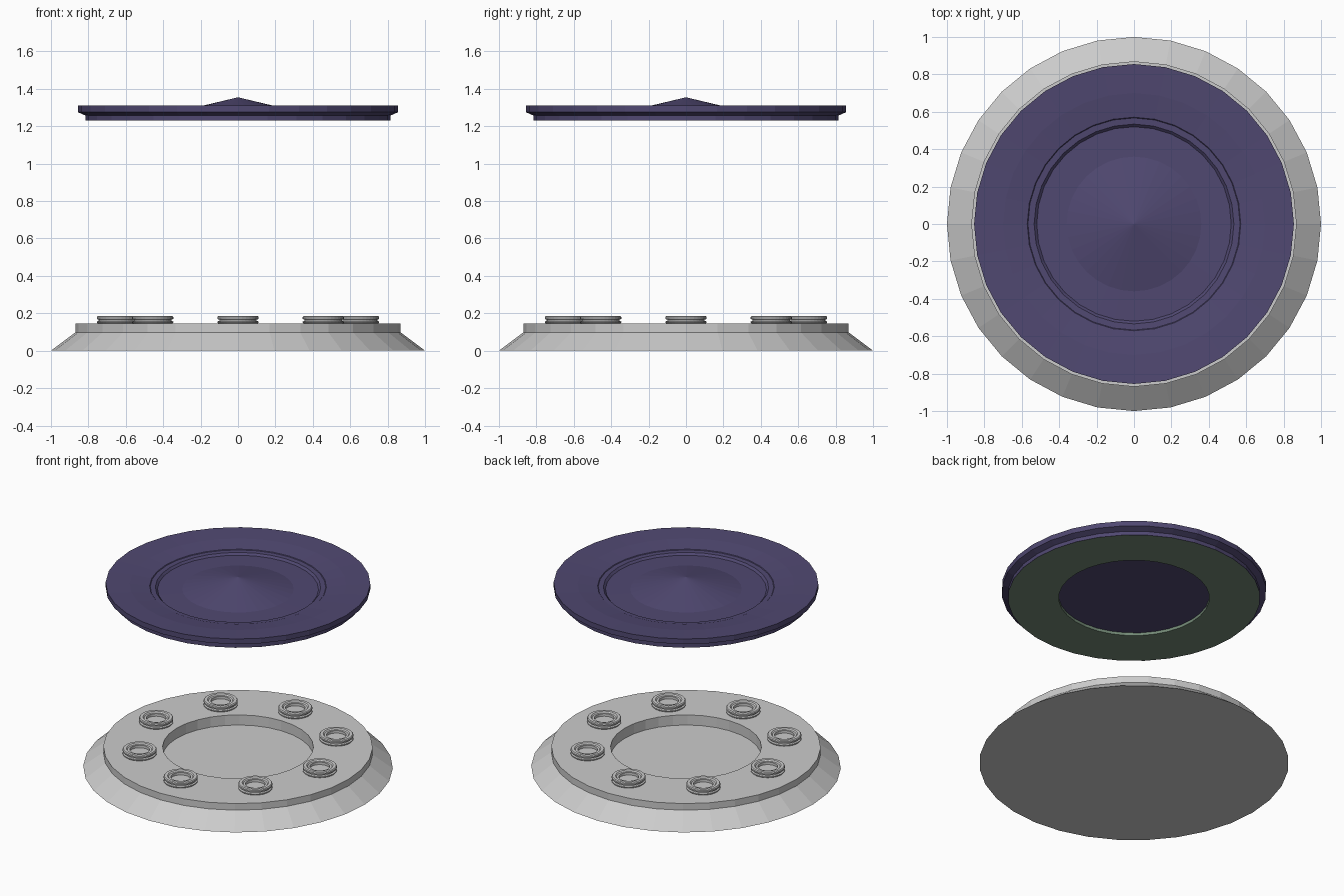
import bpy, bmesh
from math import cos, sin, pi

if "Cube" in bpy.data.objects:
    bpy.data.objects.remove(bpy.data.objects["Cube"])


def material(name, rgb):
    m = bpy.data.materials.new(name)
    m.diffuse_color = (*rgb, 1)
    m.use_nodes = True
    m.node_tree.nodes["Principled BSDF"].inputs["Base Color"].default_value = m.diffuse_color
    return m


def lathe(name, profile, sides=32, mats=(), loc=(0, 0, 0), closed=False):
    """Revolve (radius, z) points about z; radius 0 becomes a single pole."""
    bm = bmesh.new()
    rings = []
    for r, z in profile:
        if r == 0:
            rings.append([bm.verts.new((0, 0, z))] * sides)
        else:
            rings.append([bm.verts.new((r * cos(2 * pi * i / sides),
                                        r * sin(2 * pi * i / sides), z))
                          for i in range(sides)])
    pairs = list(zip(rings, rings[1:]))
    if closed:
        pairs.append((rings[-1], rings[0]))
    for a, b in pairs:
        for i in range(sides):
            j = (i + 1) % sides
            corners = list(dict.fromkeys((a[i], a[j], b[j], b[i])))
            bm.faces.new(corners)
    bmesh.ops.recalc_face_normals(bm, faces=bm.faces[:])
    me = bpy.data.meshes.new(name)
    bm.to_mesh(me)
    bm.free()
    for m in mats:
        me.materials.append(m)
    ob = bpy.data.objects.new(name, me)
    ob.location = loc
    bpy.context.collection.objects.link(ob)
    return ob


navy = material("navy", (0.08, 0.065, 0.165))
green = material("dark_green", (0.17, 0.25, 0.18))

# Floor base: sloped skirt, short rim, sunken centre
lathe("base", [(0, 0), (1, 0), (0.87, 0.098), (0.87, 0.145),
               (0.487, 0.145), (0.487, 0.073), (0, 0.073)])

# Eight grooved ring lamps set around the base
lamp = [(0.105, 0.145), (0.11, 0.15), (0.11, 0.156), (0.1, 0.16), (0.1, 0.166),
        (0.11, 0.17), (0.11, 0.18), (0.105, 0.186), (0.085, 0.186),
        (0.078, 0.178), (0.064, 0.178), (0.064, 0.16), (0, 0.16)]
for k in range(8):
    a = k * pi / 4
    lathe(f"ring_lamp_{k + 1}", lamp, 32, loc=(0.645 * cos(a), 0.645 * sin(a), 0))

# Floating canopy: dished top with stepped ring and low central cone
lathe("canopy", [(0, 1.355), (0.36, 1.269), (0.52, 1.267), (0.534, 1.281),
                 (0.567, 1.283), (0.571, 1.287), (0.70, 1.303), (0.855, 1.311),
                 (0.855, 1.275), (0.815, 1.257), (0.815, 1.23),
                 (0.813, 1.23), (0.813, 1.25), (0, 1.25)], mats=[navy])

# Green annular panel under the canopy
lathe("canopy_underside_panel", [(0.813, 1.23), (0.487, 1.23), (0.487, 1.25),
                                 (0.813, 1.25)], mats=[green], closed=True)
